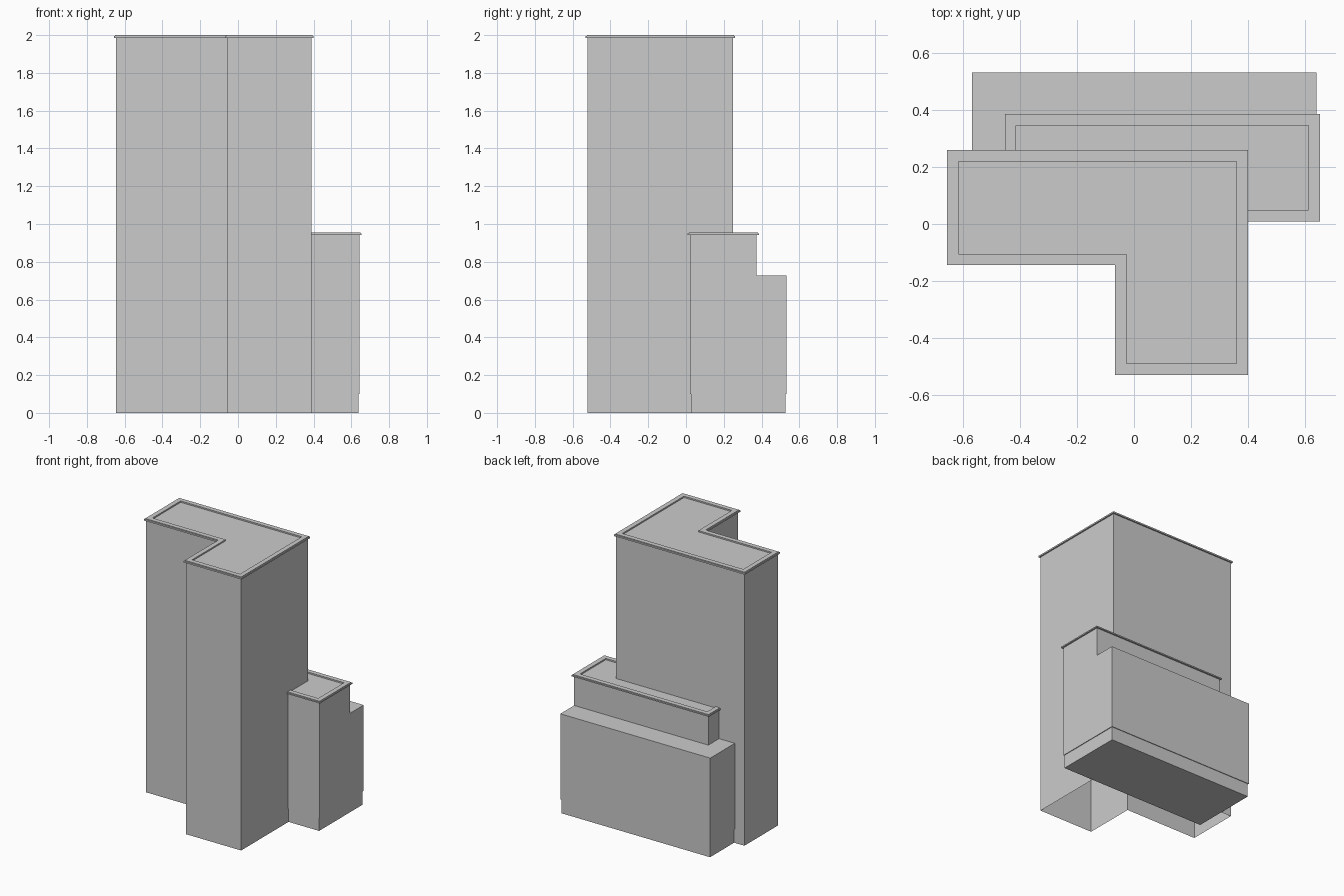
import bpy
import bmesh
from mathutils import Vector

if "Cube" in bpy.data.objects:
    bpy.data.objects.remove(bpy.data.objects["Cube"])


def inset(outline, d):
    """Offset a counter-clockwise right-angled outline inwards by d."""
    pts = [Vector(p) for p in outline]
    result = []
    for i, p in enumerate(pts):
        a = (p - pts[i - 1]).normalized()
        b = (pts[(i + 1) % len(pts)] - p).normalized()
        result.append(p + d * (Vector((-a.y, a.x)) + Vector((-b.y, b.x))))
    return result


def stack(name, outline, rings, bottom=False, top=False):
    """Join inset copies of an outline, given as (inset, height) rings."""
    bm = bmesh.new()
    loops = [[bm.verts.new((p.x, p.y, z)) for p in inset(outline, d)]
             for d, z in rings]
    n = len(outline)
    for lo, hi in zip(loops, loops[1:]):
        for i in range(n):
            j = (i + 1) % n
            bm.faces.new((lo[i], lo[j], hi[j], hi[i]))
    if bottom:
        bm.faces.new(loops[0][::-1])
    if top:
        bm.faces.new(loops[-1])
    mesh = bpy.data.meshes.new(name)
    bm.to_mesh(mesh)
    bm.free()
    obj = bpy.data.objects.new(name, mesh)
    bpy.context.collection.objects.link(obj)
    return obj


def rect(x0, x1, y0, y1):
    return [(x0, y0), (x1, y0), (x1, y1), (x0, y1)]


def roof(name, outline, overhang, z0, z1):
    """Overhanging stepped rim around a slightly sunken flat roof."""
    stack(name, outline, [(overhang, z0), (0, z0), (0, z1 - 0.004),
                          (0.006, z1 - 0.004), (0.006, z1), (0.04, z1),
                          (0.04, z1 - 0.01)], top=True)


# L-shaped tower, open underneath
tower = [(-0.657, -0.145), (-0.067, -0.145), (-0.067, -0.531),
         (0.400, -0.531), (0.400, 0.260), (-0.657, 0.260)]
stack("tower_walls", tower, [(0.01, 0), (0.01, 1.985)])
roof("tower_roof", tower, 0.01, 1.985, 2.0)

# Low rear block on a slightly recessed plinth
low = rect(-0.569, 0.642, 0.021, 0.533)
stack("rear_block", low, [(0.005, 0), (0.005, 0.1), (0, 0.1), (0, 0.727)],
      bottom=True, top=True)

# Raised upper storey with its own rimmed roof
annex = rect(-0.454, 0.654, 0.009, 0.386)
stack("upper_storey_walls", annex, [(0.012, 0.727), (0.012, 0.941)])
roof("upper_storey_roof", annex, 0.012, 0.941, 0.954)
